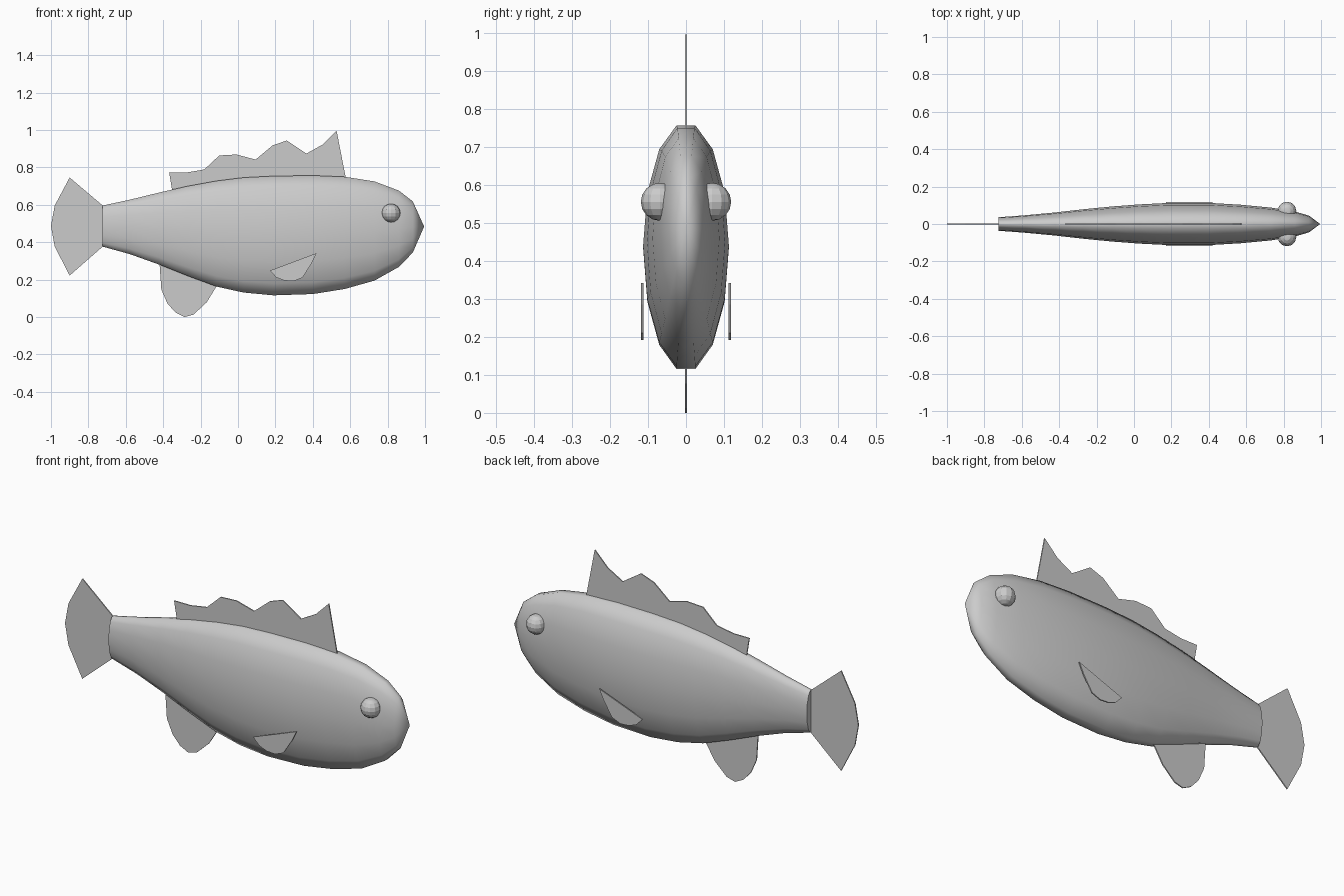
import bpy, bmesh, math

if "Cube" in bpy.data.objects:
    bpy.data.objects.remove(bpy.data.objects["Cube"])

SIDES = 14


def make_object(name, bm, angle=None):
    bmesh.ops.recalc_face_normals(bm, faces=bm.faces[:])
    mesh = bpy.data.meshes.new(name)
    bm.to_mesh(mesh)
    bm.free()
    obj = bpy.data.objects.new(name, mesh)
    bpy.context.collection.objects.link(obj)
    if angle is not None:
        bpy.ops.object.select_all(action='DESELECT')
        obj.select_set(True)
        bpy.context.view_layer.objects.active = obj
        bpy.ops.object.shade_smooth_by_angle(angle=math.radians(angle))
    return obj


def make_fin(name, outline, y=0.0, thickness=0.006):
    """Thin flat plate from an (x, z) outline."""
    bm = bmesh.new()
    face = bm.faces.new([bm.verts.new((x, y - thickness / 2, z)) for x, z in outline])
    ext = bmesh.ops.extrude_face_region(bm, geom=[face])
    moved = [g for g in ext["geom"] if isinstance(g, bmesh.types.BMVert)]
    bmesh.ops.translate(bm, verts=moved, vec=(0, thickness, 0))
    return make_object(name, bm)


# Body: oval rings (x, top z, bottom z, half width) ending in a pointed nose
rings = [
    (-0.725, 0.596, 0.377, 0.036), (-0.58, 0.627, 0.337, 0.047),
    (-0.42, 0.666, 0.280, 0.062), (-0.27, 0.700, 0.220, 0.079),
    (-0.115, 0.728, 0.163, 0.094), (0.03, 0.746, 0.131, 0.105),
    (0.19, 0.754, 0.116, 0.113), (0.40, 0.757, 0.123, 0.113),
    (0.57, 0.750, 0.150, 0.103), (0.73, 0.725, 0.195, 0.088),
    (0.86, 0.676, 0.268, 0.067), (0.935, 0.618, 0.345, 0.045),
]
bm = bmesh.new()
loops = []
flat = math.cos(math.pi / SIDES)
for x, top, bottom, width in rings:
    mid, radius = (top + bottom) / 2, (top - bottom) / 2 / flat
    loops.append([bm.verts.new((x, width * math.cos(a), mid + radius * math.sin(a)))
                  for a in (math.tau * i / SIDES for i in range(SIDES))])
for a, b in zip(loops, loops[1:]):
    for i in range(SIDES):
        j = (i + 1) % SIDES
        bm.faces.new((a[i], a[j], b[j], b[i]))
bm.faces.new(loops[0])
nose = bm.verts.new((0.995, 0, 0.484))
for i in range(SIDES):
    bm.faces.new((loops[-1][i], loops[-1][(i + 1) % SIDES], nose))
make_object("body", bm, 60)

# Fins on the centre line
make_fin("tail_fin", [
    (-0.71, 0.585), (-0.90, 0.746), (-0.98, 0.596), (-1.0, 0.487),
    (-0.98, 0.377), (-0.90, 0.222), (-0.71, 0.388)])
make_fin("dorsal_fin", [
    (0.577, 0.740), (0.527, 0.997), (0.452, 0.922), (0.366, 0.874),
    (0.26, 0.944), (0.184, 0.917), (0.094, 0.842), (-0.008, 0.869),
    (-0.10, 0.864), (-0.18, 0.789), (-0.275, 0.773), (-0.368, 0.773),
    (-0.35, 0.665), (0.03, 0.73)])
make_fin("belly_fin", [
    (-0.42, 0.295), (-0.41, 0.147), (-0.377, 0.072), (-0.334, 0.024),
    (-0.286, 0.0), (-0.238, 0.013), (-0.168, 0.078), (-0.105, 0.18)])

# Side fins and eyes on both sides
for side, label in ((-1, "right"), (1, "left")):
    make_fin("side_fin_" + label, [
        (0.42, 0.342), (0.17, 0.248), (0.206, 0.211), (0.249, 0.195),
        (0.297, 0.192), (0.345, 0.211), (0.393, 0.286)], y=side * 0.115)
    bm = bmesh.new()
    bmesh.ops.create_uvsphere(bm, u_segments=12, v_segments=8, radius=0.05)
    bmesh.ops.translate(bm, verts=bm.verts[:], vec=(0.818, side * 0.069, 0.556))
    make_object("eye_" + label, bm, 20)
